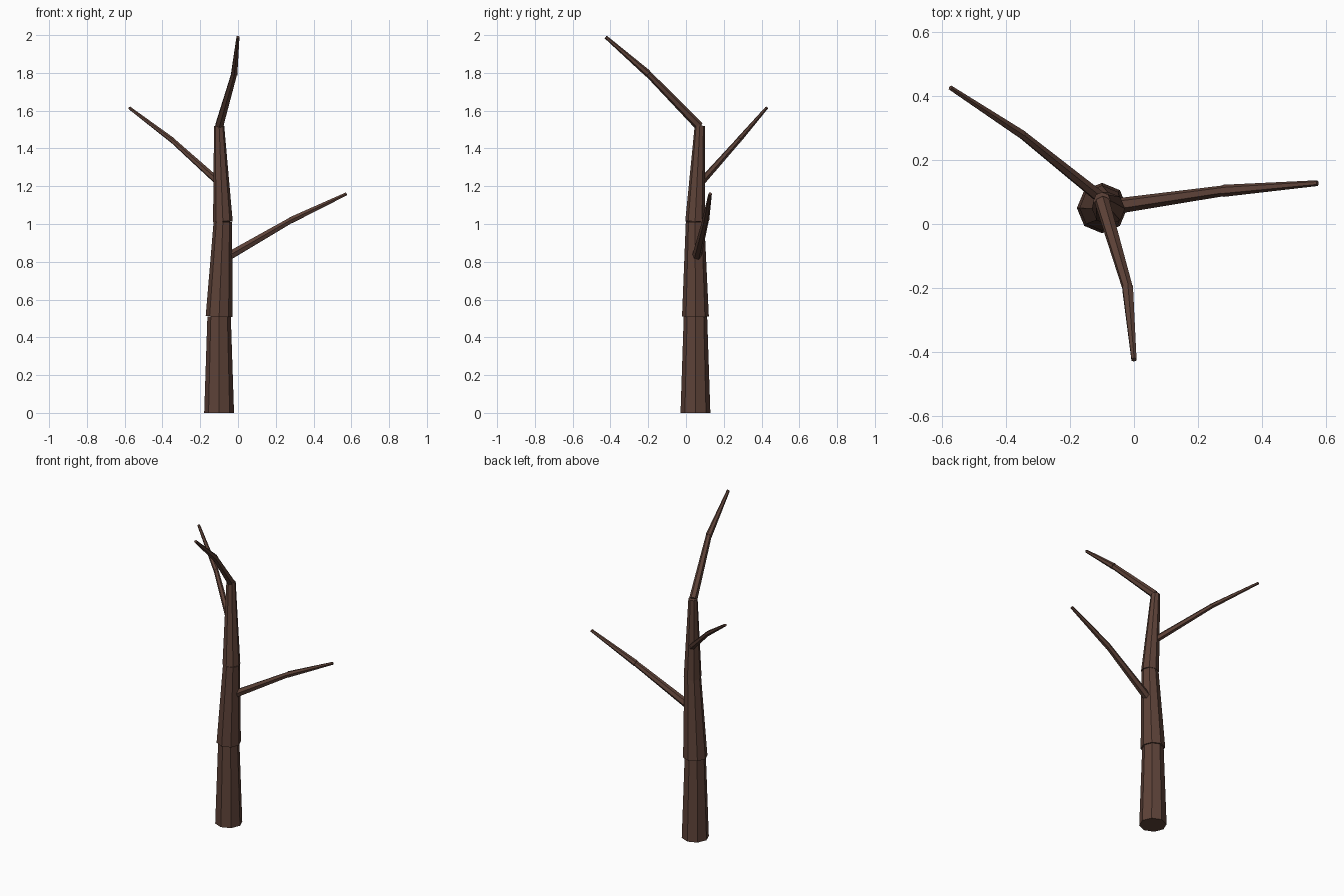
import bpy
import bmesh
from mathutils import Vector, Matrix

if "Cube" in bpy.data.objects:
    bpy.data.objects.remove(bpy.data.objects["Cube"])

bark = bpy.data.materials.new("dark_brown_bark")
bark.diffuse_color = (0.109, 0.054, 0.039, 1)
bark.use_nodes = True
bark.node_tree.nodes["Principled BSDF"].inputs["Base Color"].default_value = bark.diffuse_color


def limb(name, sides, segments):
    """Chain of closed tapered cylinders: (start, end, start radius, end radius)."""
    bm = bmesh.new()
    for start, end, r1, r2 in segments:
        a, b = Vector(start), Vector(end)
        axis = b - a
        # shortest rotation keeps trunk corners facing the axes
        turn = Vector((0, 0, 1)).rotation_difference(axis).to_matrix().to_4x4()
        bmesh.ops.create_cone(
            bm, cap_ends=True, segments=sides, radius1=r1, radius2=r2,
            depth=axis.length, matrix=Matrix.Translation((a + b) / 2) @ turn)
    mesh = bpy.data.meshes.new(name)
    bm.to_mesh(mesh)
    bm.free()
    mesh.materials.append(bark)
    obj = bpy.data.objects.new(name, mesh)
    bpy.context.collection.objects.link(obj)
    return obj


# Trunk: three stacked, slightly leaning sections
p0, p1 = (-0.10, 0.05, 0), (-0.10, 0.05, 0.51)
p2, p3 = (-0.08, 0.048, 1.012), (-0.10, 0.073, 1.52)
limb("trunk", 8, [(p0, p1, 0.079, 0.062),
                  (p1, p2, 0.071, 0.049),
                  (p2, p3, 0.052, 0.027)])

# Branches: two sections each, bending at the middle
branches = {
    "right_branch": ((-0.075, 0.053, 0.815), (0.28, 0.104, 1.02), (0.575, 0.128, 1.16),
                     0.025, 0.017, 0.019, 0.009),
    "left_branch": ((-0.095, 0.075, 1.215), (-0.35, 0.28, 1.445), (-0.575, 0.427, 1.615),
                    0.020, 0.014, 0.015, 0.008),
    "top_branch": ((-0.10, 0.07, 1.518), (-0.02, -0.20, 1.795), (0.0, -0.425, 1.99),
                   0.024, 0.017, 0.019, 0.009),
}
for name, (a, b, c, r1, r2, r3, r4) in branches.items():
    limb(name, 6, [(a, b, r1, r2), (b, c, r3, r4)])
